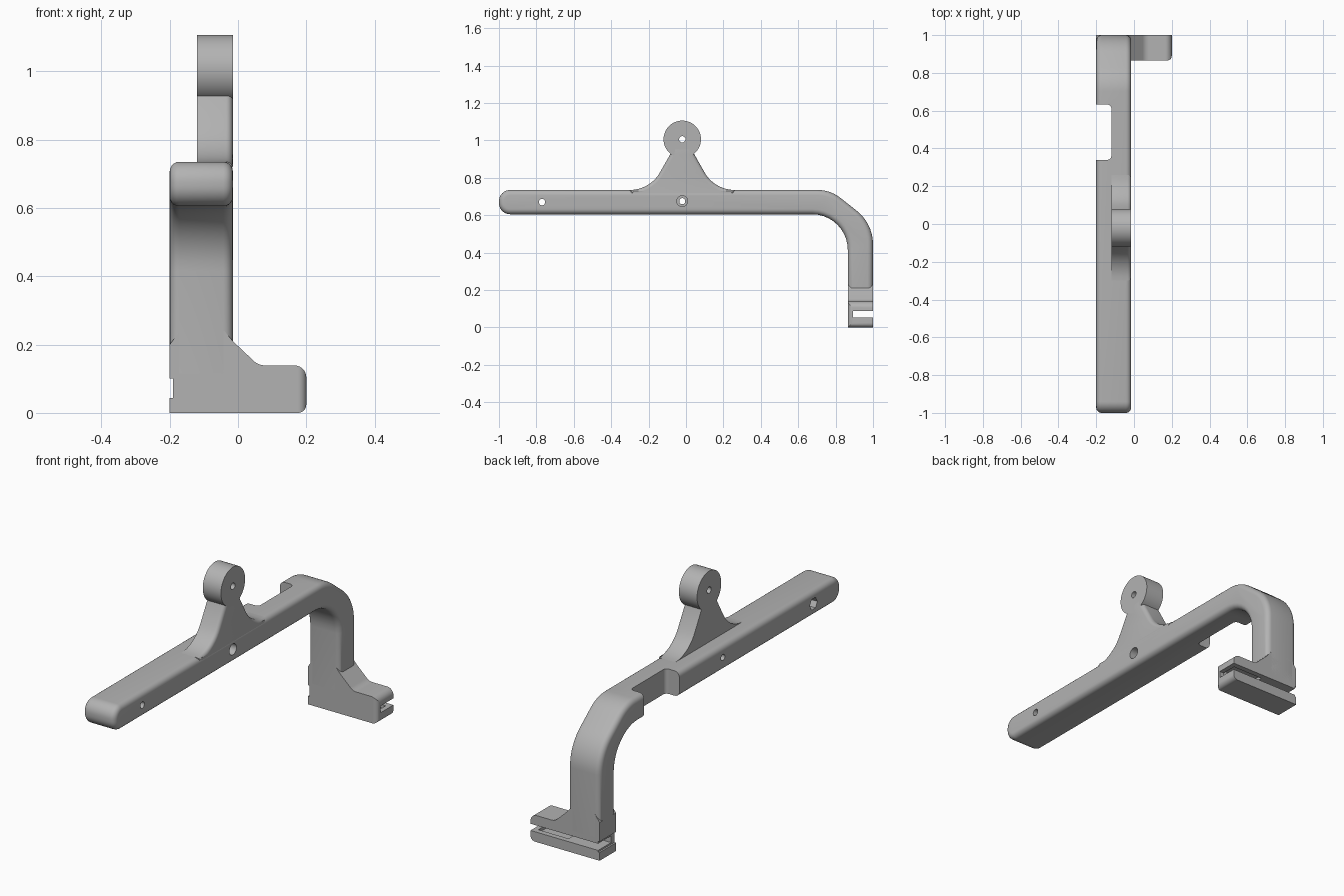
import bpy, bmesh
from math import sin, cos, tan, radians, tau
from mathutils import Vector

cube = bpy.data.objects.get("Cube")
if cube:
    bpy.data.objects.remove(cube, do_unlink=True)

grey = bpy.data.materials.new("satin_grey")
grey.use_nodes = True
COLOUR = (0.45, 0.45, 0.45, 1)
grey.diffuse_color = COLOUR
grey.node_tree.nodes["Principled BSDF"].inputs["Base Color"].default_value = COLOUR


def rounded(corners, steps=10):
    """Outline from (u, v, radius) corners, each filleted with an arc."""
    out = []
    for i, (u, v, r) in enumerate(corners):
        p = Vector((u, v))
        if r == 0:
            out.append(p)
            continue
        a = (Vector(corners[i - 1][:2]) - p).normalized()
        b = (Vector(corners[(i + 1) % len(corners)][:2]) - p).normalized()
        half = a.angle(b) / 2
        centre = p + (a + b).normalized() * r / sin(half)
        start = p + a * r / tan(half) - centre
        end = p + b * r / tan(half) - centre
        sweep = start.angle(end)
        for k in range(steps + 1):
            t = k / steps
            out.append(centre + (start * sin((1 - t) * sweep) + end * sin(t * sweep)) / sin(sweep))
    return out


def prism(name, outline, axis, low, high, bevel=0, caps=()):
    """Extrude an outline along an axis and round the rims of the chosen caps."""
    def place(p, d):
        co = list(p)
        co.insert(axis, d)
        return co
    bm = bmesh.new()
    base = bm.faces.new([bm.verts.new(place(p, low)) for p in outline])
    new = bmesh.ops.extrude_face_region(bm, geom=[base])["geom"]
    for v in new:
        if isinstance(v, bmesh.types.BMVert):
            v.co[axis] = high
    bmesh.ops.recalc_face_normals(bm, faces=bm.faces)
    if bevel:
        rims = [e for e in bm.edges
                if any(all(abs(v.co[axis] - c) < 1e-5 for v in e.verts) for c in caps)]
        bmesh.ops.bevel(bm, geom=rims, offset=bevel, segments=5, profile=0.5, affect='EDGES')
    mesh = bpy.data.meshes.new(name)
    bm.to_mesh(mesh)
    bm.free()
    mesh.materials.append(grey)
    obj = bpy.data.objects.new(name, mesh)
    bpy.context.collection.objects.link(obj)
    return obj


def box(name, x, y, z):
    return prism(name, [(y[0], z[0]), (y[1], z[0]), (y[1], z[1]), (y[0], z[1])], 0, *x)


def circle(y, z, r, sides=32):
    return [(y + r * cos(tau * i / sides), z + r * sin(tau * i / sides)) for i in range(sides)]


def combine(obj, cutters, operation='DIFFERENCE'):
    """Apply boolean cutters and discard them."""
    bpy.context.view_layer.objects.active = obj
    for c in cutters:
        c.hide_render = True
        m = obj.modifiers.new("cut", 'BOOLEAN')
        m.operation, m.solver, m.object = operation, 'EXACT', c
        bpy.ops.object.modifier_apply(modifier=m.name)
        bpy.data.objects.remove(c, do_unlink=True)


LEFT, MID, RIGHT = -0.2, -0.12, -0.015
HUB_Y = -0.02

# Long bar bending down into the leg
arm = prism("arm_and_leg", rounded([
    (-1, 0.605, 0.06), (0.865, 0.605, 0.19), (0.865, 0.115, 0), (1, 0.115, 0),
    (1, 0.555, 0.23), (0.772, 0.735, 0.2), (-1, 0.735, 0.06)]),
    0, LEFT, RIGHT, 0.028, (LEFT, RIGHT))
notch = prism("notch_cutter", rounded([
    (-0.3, 0.34, 0), (MID, 0.34, 0.02), (MID, 0.632, 0.02), (-0.3, 0.632, 0)]), 2, 0.5, 0.9)
combine(arm, [
    notch,
    prism("pivot_hole", circle(HUB_Y, 0.675, 0.016), 0, -0.3, 0.1),
    prism("pivot_counterbore", circle(HUB_Y, 0.675, 0.029), 0, -0.06, 0.1),
    prism("end_hole", circle(-0.77, 0.67, 0.017), 0, -0.3, 0.1),
    prism("end_nut_pocket", circle(-0.77, 0.67, 0.032, 6), 0, -0.3, -0.15)])

# Flared neck rising from the bar
R = 0.185
side = [(0.28, 0.71)]
side += [(0.28 - R * sin(radians(a)), 0.735 + R * (1 - cos(radians(a)))) for a in range(0, 64, 7)]
side += [(0.062, 0.93), (0.055, 0.97)]
neck = prism("neck", [(HUB_Y + y, z) for y, z in side]
             + [(HUB_Y - y, z) for y, z in reversed(side)],
             0, MID, RIGHT, 0.02, (RIGHT,))

# Round eye on top of the neck
eye = prism("eye", circle(HUB_Y, 1.006, 0.1, 64), 0, MID, RIGHT)
combine(eye, [prism("eye_hole", circle(HUB_Y, 1.006, 0.017), 0, -0.3, 0.1)])

# Foot with a gusset, rounded tip and a slot open at the back
foot = prism("foot", rounded([
    (LEFT, 0, 0), (0.2, 0, 0.025), (0.2, 0.139, 0.035), (0.06, 0.139, 0.05),
    (RIGHT, 0.21, 0.03), (-0.04, 0.24, 0), (LEFT + 0.03, 0.24, 0), (LEFT, 0.2, 0)]),
    1, 0.865, 1)
plan = prism("foot_plan", rounded([
    (-0.3, 0.8652, 0), (0.2, 0.8652, 0.025), (0.2, 1.1, 0), (-0.3, 1.1, 0)]), 2, -0.1, 0.4)
combine(foot, [plan], 'INTERSECT')
combine(foot, [
    box("slot", (-0.3, 0.3), (0.893, 1.1), (0.052, 0.087)),
    box("pocket", (0, 0.175), (0.885, 0.972), (0.035, 0.105)),
    box("side_relief", (-0.3, -0.191), (0.8, 1.1), (0.043, 0.1))])

# Smooth shading with crisp edges
for obj in (arm, neck, eye, foot):
    bpy.ops.object.select_all(action='DESELECT')
    obj.select_set(True)
    bpy.context.view_layer.objects.active = obj
    bpy.ops.object.shade_smooth_by_angle(angle=radians(30))
